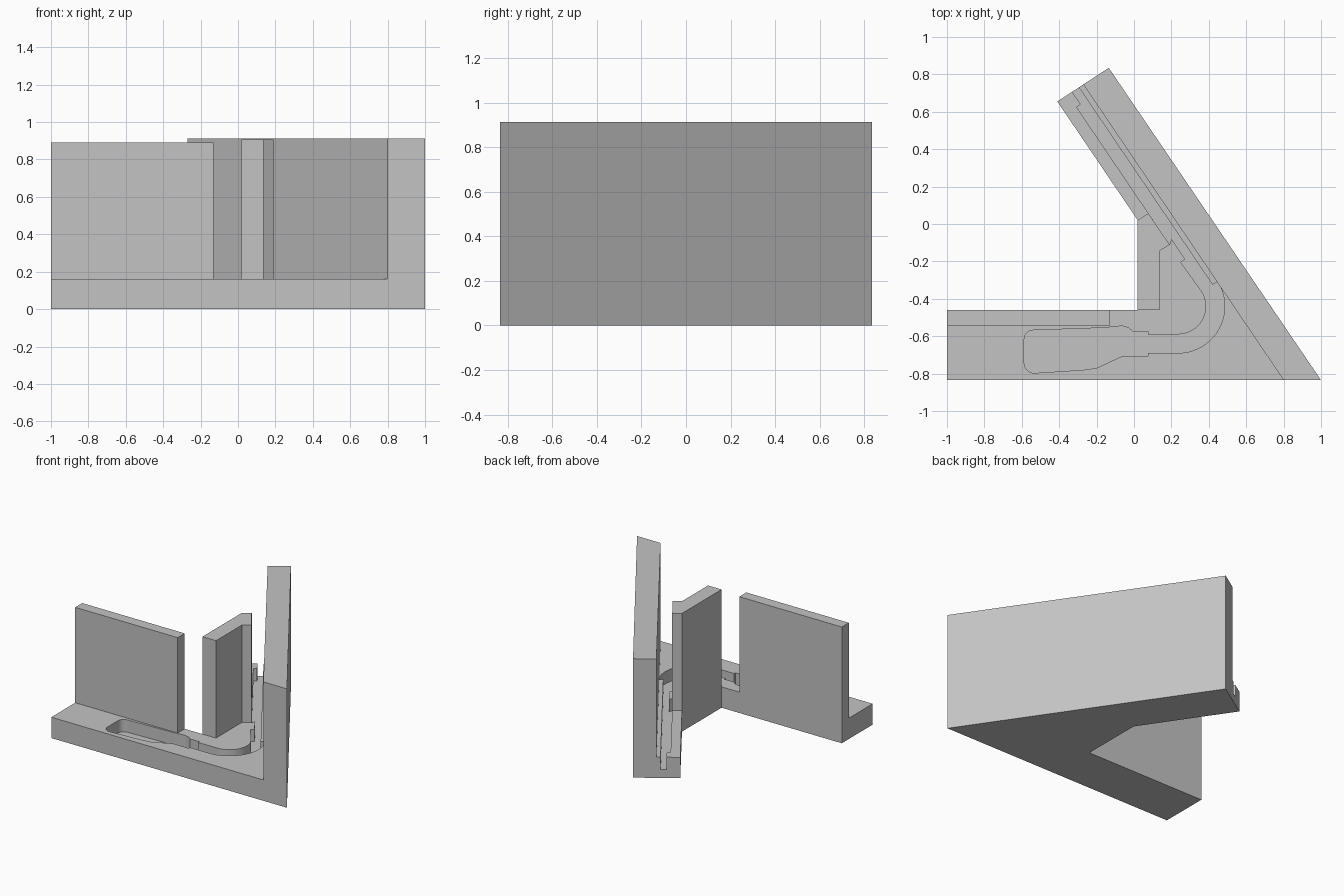
import bpy
import bmesh
from math import radians, cos, sin

cube = bpy.data.objects.get("Cube")
if cube:
    bpy.data.objects.remove(cube, do_unlink=True)

GREY = (0.55, 0.55, 0.55, 1.0)
grey = bpy.data.materials.new("plain grey")
grey.use_nodes = True
grey.diffuse_color = GREY
grey.node_tree.nodes["Principled BSDF"].inputs["Base Color"].default_value = GREY

BASE_TOP = 0.16
GROOVE_FLOOR = 0.065


def prism(name, outline, bottom, top):
    """Extrude a plan outline between two heights."""
    bm = bmesh.new()
    face = bm.faces.new([bm.verts.new((x, y, bottom)) for x, y in outline])
    new = bmesh.ops.extrude_face_region(bm, geom=[face])["geom"]
    verts = [v for v in new if isinstance(v, bmesh.types.BMVert)]
    bmesh.ops.translate(bm, verts=verts, vec=(0, 0, top - bottom))
    bmesh.ops.recalc_face_normals(bm, faces=bm.faces)
    mesh = bpy.data.meshes.new(name)
    bm.to_mesh(mesh)
    bm.free()
    mesh.materials.append(grey)
    obj = bpy.data.objects.new(name, mesh)
    bpy.context.collection.objects.link(obj)
    return obj


def arc(cx, cy, r, start, end, steps):
    angles = [radians(start + (end - start) * i / steps) for i in range(steps + 1)]
    return [(cx + r * cos(a), cy + r * sin(a)) for a in angles]


# Base plate with two arms
base = prism("base_plate", [
    (-1, -0.835), (1, -0.835), (-0.135, 0.835), (-0.41, 0.655),
    (0.02, 0.02), (0.02, -0.46), (-1, -0.46)], 0, BASE_TOP)

# Groove: inner side from the open end, round the bend, into the pocket and back
groove = [(-0.37, 0.765), (-0.285, 0.64), (-0.307, 0.625), (0.19, -0.11),
          (0.2, -0.08), (0.272, -0.188), (0.25, -0.205)]
groove += arc(0.235, -0.44, 0.15, 33, -90, 16)
groove += [(0.075, -0.59), (0.075, -0.575), (-0.005, -0.575),
           (-0.03, -0.555), (-0.065, -0.545), (-0.16, -0.555)]
groove += arc(-0.54, -0.615, 0.047, 90, 180, 5)
groove += arc(-0.535, -0.745, 0.052, 180, 270, 5)
groove += [(-0.27, -0.78), (-0.2, -0.77), (-0.06, -0.705), (0.075, -0.705), (0.075, -0.69)]
groove += arc(0.235, -0.44, 0.25, -90, 32, 20)
groove += [(0.42, -0.325), (-0.33, 0.782)]

cutter = prism("groove_cutter", groove, GROOVE_FLOOR, 0.3)
cutter.hide_render = True
cut = base.modifiers.new("groove", "BOOLEAN")
cut.operation = "DIFFERENCE"
cut.solver = "EXACT"
cut.object = cutter
bpy.context.view_layer.objects.active = base
bpy.ops.object.modifier_apply(modifier=cut.name)
bpy.data.objects.remove(cutter, do_unlink=True)

# Upright walls standing on the base
prism("long_slanted_wall", [
    (0.8, -0.835), (1, -0.835), (-0.135, 0.835), (-0.271, 0.746)], BASE_TOP, 0.912)
prism("left_arm_wall", [
    (-1, -0.545), (-0.13, -0.545), (-0.13, -0.46), (-1, -0.46)], BASE_TOP, 0.892)
prism("corner_wall", [
    (0.02, -0.46), (0.135, -0.46), (0.135, -0.145), (0.19, -0.11),
    (0.077, 0.057), (0.02, 0.02)], BASE_TOP, 0.907)
